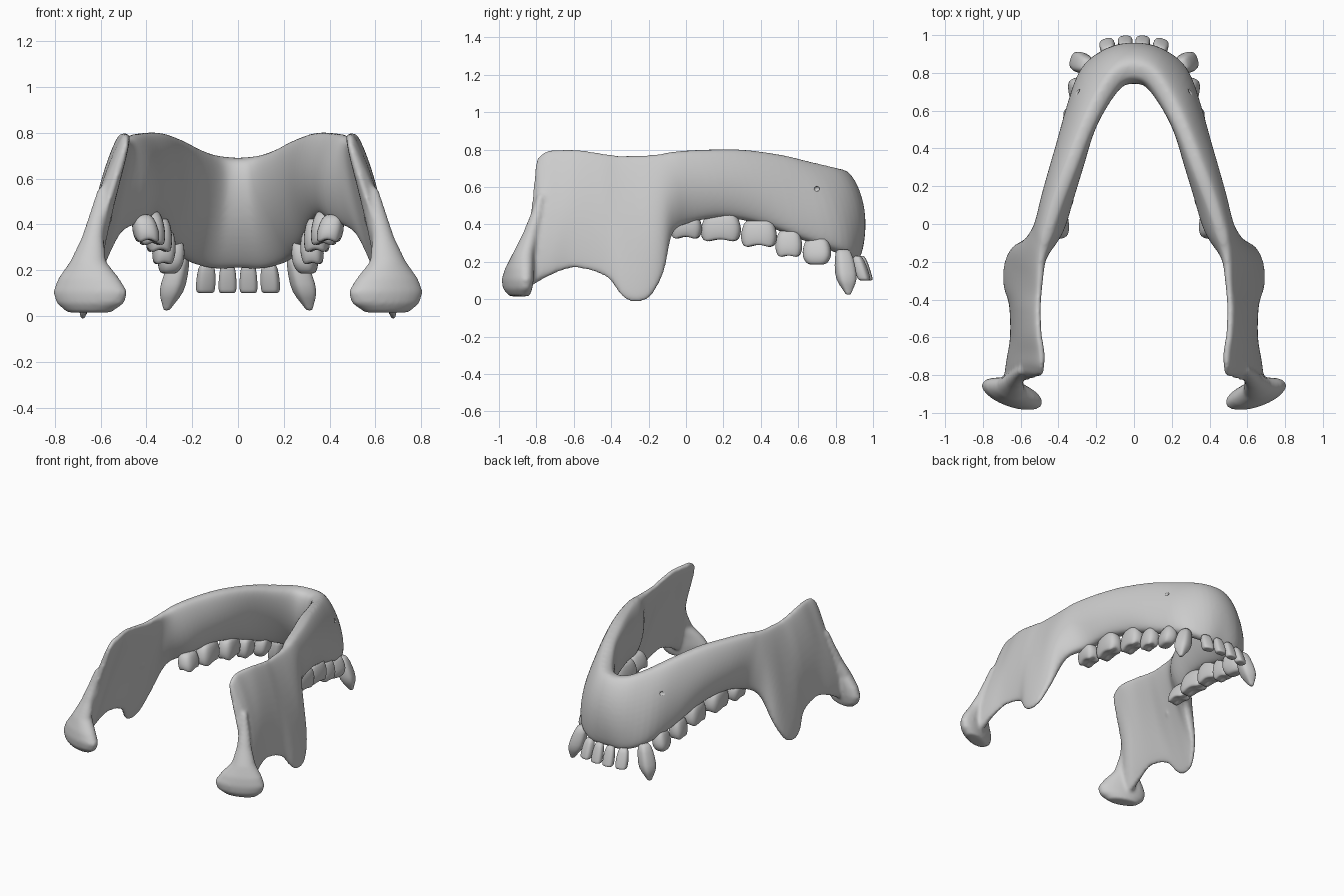
import bpy, bmesh, math
from mathutils import Vector as V

if "Cube" in bpy.data.objects:
    bpy.data.objects.remove(bpy.data.objects["Cube"])

# Stations from chin midline to rear angle: tooth-side edge xyz, far edge xyz
EDGES = [
    (0, .905, .21, 0, .81, .69), (.125, .895, .21, .09, .775, .70),
    (.24, .815, .25, .172, .655, .73), (.31, .62, .32, .252, .505, .77),
    (.35, .40, .40, .34, .29, .80), (.39, .20, .435, .415, .10, .80),
    (.435, .03, .41, .465, -.06, .79), (.535, -.075, .35, .482, -.145, .775),
    (.63, -.12, .14, .49, -.22, .77), (.675, -.205, 0, .495, -.30, .77),
    (.68, -.325, 0, .50, -.37, .77), (.65, -.43, .12, .505, -.45, .78),
    (.645, -.60, .165, .50, -.58, .80), (.66, -.74, .12, .485, -.68, .80),
    (.665, -.86, .06, .485, -.75, .79), (.665, -.94, .10, .488, -.80, .75)]
# Half thickness at tooth side, middle, far side
THICK = [(.055, .10, .09), (.055, .095, .085), (.065, .09, .075), (.065, .08, .068),
         (.065, .085, .065), (.07, .085, .06), (.06, .08, .055), (.04, .065, .048),
         (.03, .05, .042), (.028, .04, .038), (.028, .035, .035), (.025, .03, .035),
         (.025, .03, .035), (.04, .035, .038), (.05, .042, .035), (.03, .036, .025)]


def loft(bm, rings):
    rows = [[bm.verts.new(p) for p in r] for r in rings]
    n = len(rows[0])
    for a, b in zip(rows, rows[1:]):
        for i in range(n):
            bm.faces.new((a[i], a[(i + 1) % n], b[(i + 1) % n], b[i]))
    for end in (rows[0], rows[-1]):
        c = bm.verts.new(sum((v.co for v in end), V()) / n)
        for i in range(n):
            bm.faces.new((end[i], end[(i + 1) % n], c))


def finish(bm, name):
    bmesh.ops.recalc_face_normals(bm, faces=bm.faces)
    me = bpy.data.meshes.new(name)
    bm.to_mesh(me)
    bm.free()
    me.shade_smooth()
    ob = bpy.data.objects.new(name, me)
    bpy.context.collection.objects.link(ob)
    return ob


def oval(c, rx, ry, ang=0, power=1.0, n=24, ripple=0):
    pts = []
    for i in range(n):
        a = 2 * math.pi * i / n
        co, si = math.cos(a), math.sin(a)
        x = rx * math.copysign(abs(co) ** power, co)
        y = ry * math.copysign(abs(si) ** power, si)
        pts.append(V((c[0] + x * math.cos(ang) - y * math.sin(ang),
                      c[1] + x * math.sin(ang) + y * math.cos(ang),
                      c[2] + ripple * math.cos(4 * a))))
    return pts


def spline(p, t):
    a, b, c, d = p
    return [.5 * (2 * q + (r - o) * t + (2 * o - 5 * q + 4 * r - s) * t * t
                  + (3 * q - o - 3 * r + s) * t ** 3) for o, q, r, s in zip(a, b, c, d)]


# Jaw arch: full sequence of stations, smoothly interpolated
half = [e + t for e, t in zip(EDGES, THICK)]
flip = [(-s[0], s[1], s[2], -s[3]) + s[4:] for s in half[:0:-1]]
keys = flip + half
last = len(keys) - 1
stations = []
for i in range(last):
    q = [keys[min(max(i + k, 0), last)] for k in (-1, 0, 1, 2)]
    stations += [spline(q, j / 4) for j in range(4)]
stations.append(list(keys[-1]))
mids = [(V(s[:3]) + V(s[3:6])) / 2 for s in stations]

bm = bmesh.new()
rings = []
for i, s in enumerate(stations):
    b, t = V(s[:3]), V(s[3:6])
    tangent = mids[min(i + 1, len(mids) - 1)] - mids[max(i - 1, 0)]
    normal = tangent.cross(t - b).normalized()
    # the rear edge curves forward and the whole branch bows outward
    bow_y = .07 * min(max((-.58 - t.y) / .2, 0), 1) ** 1.5
    bow_x = math.copysign(.022 * min(max((-.15 - t.y) / .3, 0), 1), t.x)
    ring = []
    for k in range(36):
        a = 2 * math.pi * k / 36
        u = (1 - math.cos(a)) / 2
        h = s[6] * (1 - u) ** 2 + (4 * s[7] - s[6] - s[8]) * u * (1 - u) + s[8] * u * u
        w = math.copysign(abs(math.sin(a)) ** .6, math.sin(a)) * h
        ring.append(b.lerp(t, u) + normal * w + V((bow_x, bow_y, 0)) * math.sin(math.pi * u))
    rings.append(ring)
loft(bm, rings)

# Condyles with flared necks, and the small inner ridge on each ramus
NECK = [(.592, -.775, .56, .02, .02), (.612, -.80, .45, .036, .032),
        (.635, -.835, .34, .05, .042), (.655, -.87, .24, .08, .056),
        (.652, -.89, .165, .14, .066), (.645, -.90, .105, .172, .07),
        (.645, -.90, .055, .155, .064), (.65, -.89, .015, .10, .045)]
RIDGE = [(.585, -.30, .36, .008, .01), (.57, -.31, .42, .022, .025),
         (.56, -.32, .48, .01, .012)]
for side in (-1, 1):
    for shape, ang in ((NECK, .33), (RIDGE, 0)):
        loft(bm, [oval((side * x, y, z), rx, ry, side * ang) for x, y, z, rx, ry in shape])
jaw = finish(bm, "jaw_bone")
m = jaw.modifiers.new("fuse", 'REMESH')
m.mode = 'VOXEL'
m.voxel_size = .011
m.use_smooth_shade = True
m = jaw.modifiers.new("soften", 'SMOOTH')
m.factor = .5
m.iterations = 9

# Small nerve openings on the outer sides near the chin
bm = bmesh.new()
for side in (-1, 1):
    loft(bm, [[V((side * x, .70 + .014 * math.cos(a * math.pi / 6),
                  .59 + .012 * math.sin(a * math.pi / 6))) for a in range(12)]
              for x in (.275, .5)])
cutter = finish(bm, "nerve_opening_cutter")
cutter.hide_render = True
cutter.hide_viewport = True
m = jaw.modifiers.new("nerve_openings", 'BOOLEAN')
m.operation = 'DIFFERENCE'
m.object = cutter


# Teeth: root centre, tip centre, half width x, half length y, turn, tip scale, cusps
def tooth(name, root, tip, rx, ry, turn, tip_scale, cusp, side):
    bm = bmesh.new()
    root, tip = V(root), V(tip)
    rings = []
    for t, sc in ((.12, .72), (.45, .95), (.72, 1), (.9, .5 + tip_scale / 2),
                  (1, tip_scale)):
        c = root.lerp(tip, t)
        k = sc if t < .8 or tip_scale > .5 else (sc + tip_scale) / 2
        rings.append(oval((side * c.x, c.y, c.z), rx * k, ry * k, side * turn,
                          .7, 16, cusp if t > .8 else 0))
    if cusp:
        c = root.lerp(tip, .92)
        rings.append(oval((side * c.x, c.y, c.z), rx * .25, ry * .25, side * turn, 1, 16))
    loft(bm, rings)
    ob = finish(bm, name)
    m = ob.modifiers.new("round", 'SUBSURF')
    m.levels = m.render_levels = 1


TEETH = [
    ("central_incisor", (.045, .93, .25), (.046, .972, .10), .04, .03, -.05, .95, 0),
    ("side_incisor", (.135, .91, .25), (.143, .955, .10), .043, .034, -.3, .9, 0),
    ("canine", (.24, .835, .30), (.312, .868, .025), .055, .058, .3, .25, 0),
    ("front_premolar", (.275, .70, .35), (.302, .70, .185), .055, .08, -.2, .6, 0),
    ("rear_premolar", (.315, .55, .39), (.328, .55, .225), .052, .075, -.1, .75, .006),
    ("first_molar", (.345, .39, .45), (.345, .39, .28), .058, .10, -.1, .85, .01),
    ("second_molar", (.385, .19, .48), (.375, .185, .31), .06, .112, -.1, .85, .01),
    ("third_molar", (.42, .01, .46), (.395, 0, .325), .058, .085, -.1, .85, .01)]
for side, label in ((1, "right"), (-1, "left")):
    for spec in TEETH:
        tooth(label + "_" + spec[0], *spec[1:], side)
